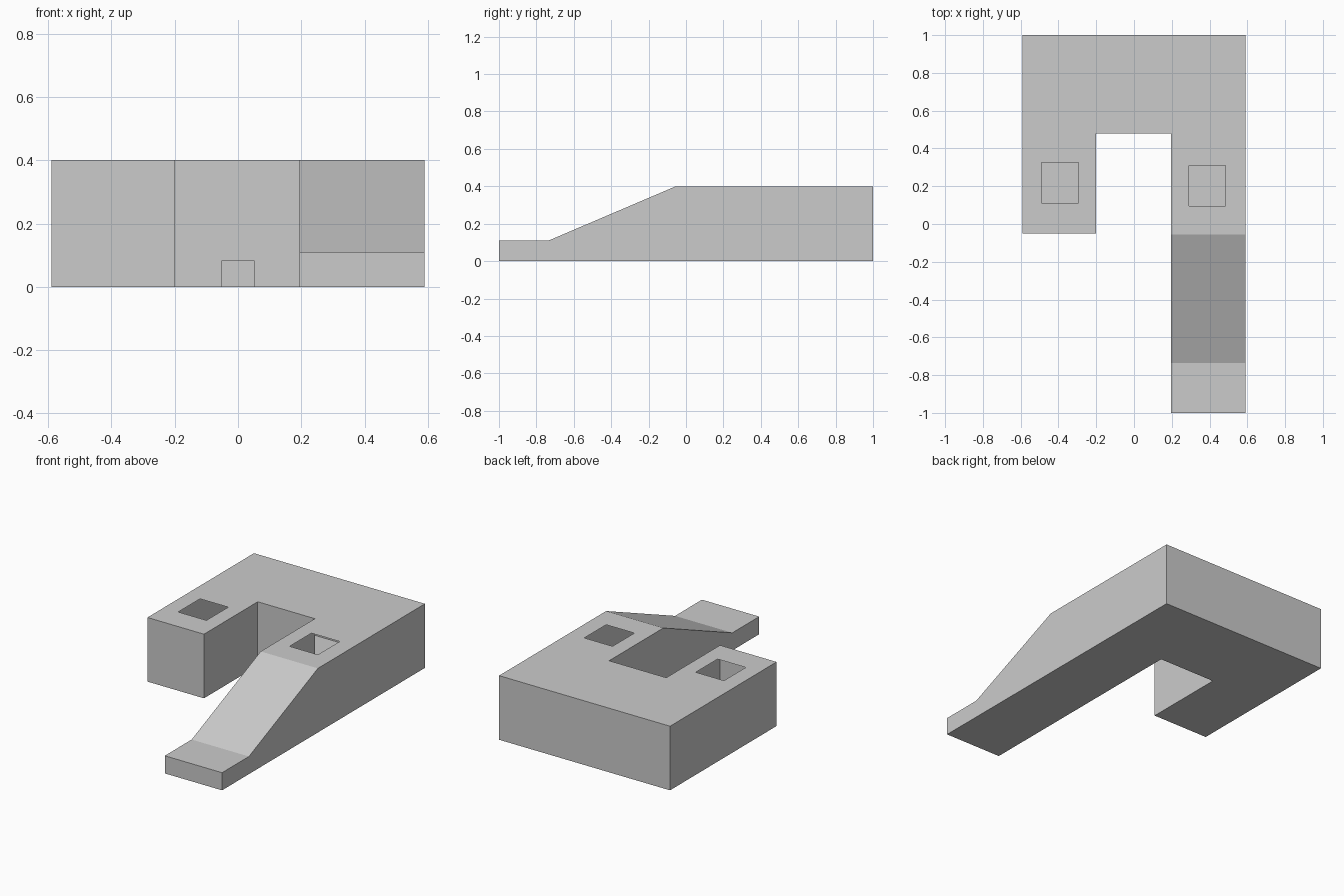
import bpy, bmesh
from mathutils import Vector

if "Cube" in bpy.data.objects:
    bpy.data.objects.remove(bpy.data.objects["Cube"])

HEIGHT, TOE = 0.40, 0.11
NOTCH_Y = 0.48


def open_window(bm, axis, level, bounds):
    """Cut a rectangular opening in the flat skin lying at axis = level.
    bounds: list of (axis, low, high)."""
    def skin():
        return [f for f in bm.faces
                if all(abs(v.co[axis] - level) < 1e-4 for v in f.verts)]
    for ax, low, high in bounds:
        for value in (low, high):
            co, no = Vector((0, 0, 0)), Vector((0, 0, 0))
            co[ax], no[ax] = value, 1
            faces = skin()
            edges = {e for f in faces for e in f.edges}
            verts = {v for f in faces for v in f.verts}
            bmesh.ops.bisect_plane(bm, geom=faces + list(edges) + list(verts),
                                   dist=1e-5, plane_co=co, plane_no=no)
    inside = [f for f in skin()
              if all(low < f.calc_center_bounds()[ax] < high for ax, low, high in bounds)]
    bmesh.ops.delete(bm, geom=inside, context='FACES')


# Hollow U-shaped shell with one long leg
outline = [(-0.59, 1), (-0.59, -0.05), (-0.2, -0.05), (-0.2, NOTCH_Y),
           (0.195, NOTCH_Y), (0.195, -1), (0.59, -1), (0.59, 1)]
bm = bmesh.new()
base = bm.faces.new([bm.verts.new((x, y, 0)) for x, y in outline])
upper = bmesh.ops.extrude_face_region(bm, geom=[base], use_keep_orig=True)["geom"]
bmesh.ops.translate(bm, vec=(0, 0, HEIGHT),
                    verts=[g for g in upper if isinstance(g, bmesh.types.BMVert)])

# Long leg slopes down to a low flat toe
for y in (-0.055, -0.735):
    bmesh.ops.bisect_plane(bm, geom=bm.verts[:] + bm.edges[:] + bm.faces[:],
                           dist=1e-5, plane_co=(0, y, 0), plane_no=(0, 1, 0))
for v in bm.verts:
    if v.co.y < -0.73 and v.co.z > 0.3:
        v.co.z = TOE
bmesh.ops.recalc_face_normals(bm, faces=bm.faces[:])

# Two roof openings and the small doorway in the notch wall
open_window(bm, 2, HEIGHT, [(0, -0.49, -0.295), (1, 0.11, 0.325)])
open_window(bm, 2, HEIGHT, [(0, 0.29, 0.485), (1, 0.095, 0.31)])
open_window(bm, 1, NOTCH_Y, [(0, -0.05, 0.05), (2, 0.001, 0.083)])

mesh = bpy.data.meshes.new("hollow_ramp_block")
bm.to_mesh(mesh)
bm.free()
bpy.context.collection.objects.link(bpy.data.objects.new("hollow_ramp_block", mesh))
